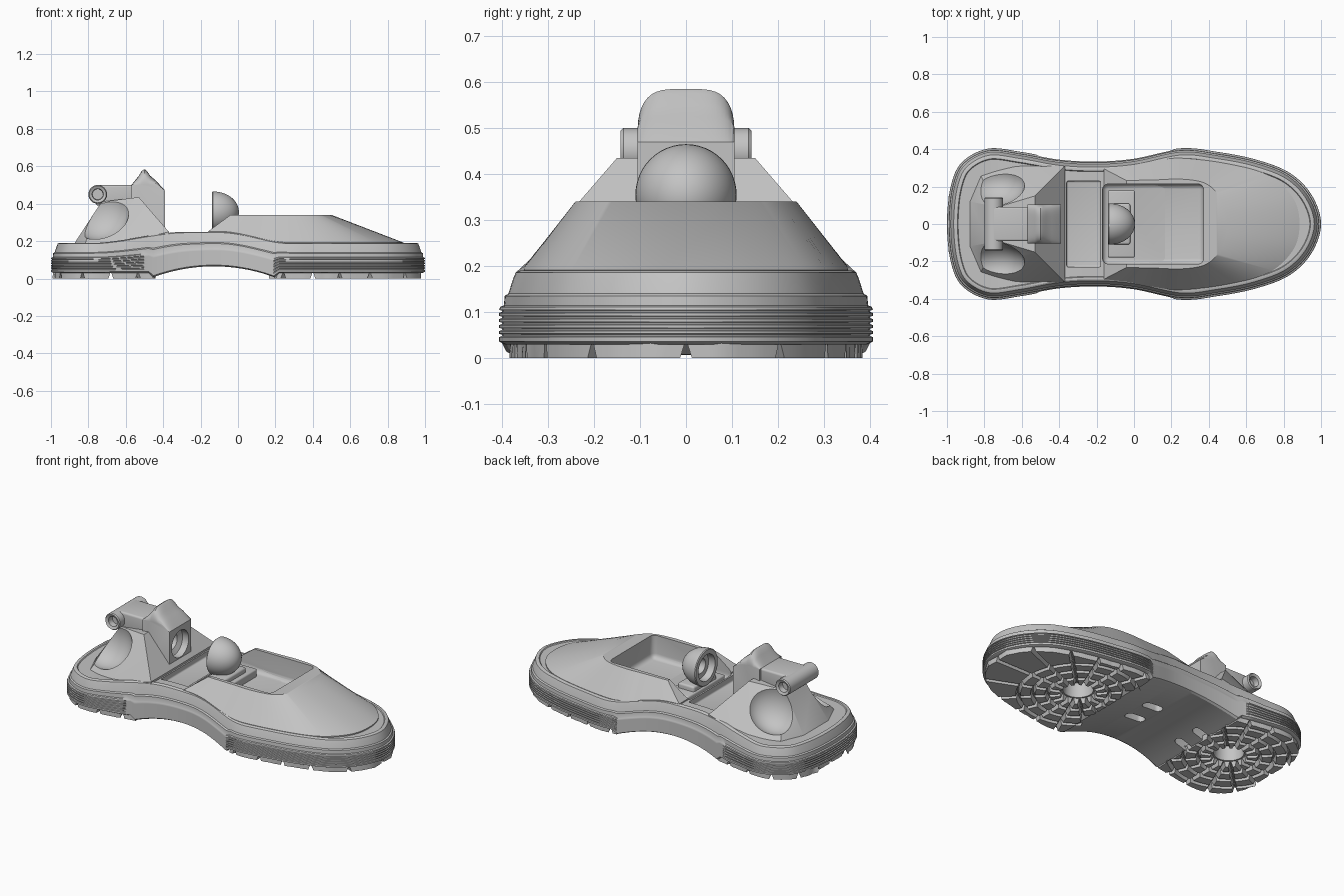
import bpy, bmesh, math
from mathutils import Vector, Matrix

cube = bpy.data.objects.get("Cube")
if cube:
    bpy.data.objects.remove(cube, do_unlink=True)

grey = bpy.data.materials.new("plain_grey")
grey.use_nodes = True
grey.diffuse_color = (0.55, 0.55, 0.55, 1)
grey.node_tree.nodes["Principled BSDF"].inputs["Base Color"].default_value = (0.55, 0.55, 0.55, 1)


# ---- helpers ----
def finish(name, bm):
    bmesh.ops.remove_doubles(bm, verts=bm.verts, dist=1e-5)
    bmesh.ops.recalc_face_normals(bm, faces=bm.faces)
    me = bpy.data.meshes.new(name)
    bm.to_mesh(me)
    bm.free()
    me.materials.append(grey)
    ob = bpy.data.objects.new(name, me)
    bpy.context.collection.objects.link(ob)
    return ob


def activate(ob):
    bpy.ops.object.select_all(action='DESELECT')
    ob.select_set(True)
    bpy.context.view_layer.objects.active = ob


def cut(ob, cutters):
    activate(ob)
    for c in cutters:
        c.hide_render = True
        m = ob.modifiers.new("cut", 'BOOLEAN')
        m.operation, m.solver, m.object = 'DIFFERENCE', 'EXACT', c
        bpy.ops.object.modifier_apply(modifier=m.name)


def box(name, lo, hi, bevel=0.0):
    bm = bmesh.new()
    lo, hi = Vector(lo), Vector(hi)
    bmesh.ops.create_cube(bm, size=1, matrix=Matrix.LocRotScale((lo + hi) / 2, None, hi - lo))
    if bevel:
        bmesh.ops.bevel(bm, geom=bm.edges[:], offset=bevel, segments=4, profile=0.5, affect='EDGES')
    return finish(name, bm)


def lathe(name, profile, axis, centre):
    """Turn (radius, distance along axis) points about the x, y or z axis."""
    bm = bmesh.new()
    side = Vector((0, 0, 1)) if axis.z == 0 else Vector((1, 0, 0))
    vs = [bm.verts.new(axis * a + side * r) for r, a in profile]
    edges = [bm.edges.new(p) for p in zip(vs, vs[1:])]
    bmesh.ops.spin(bm, geom=vs + edges, cent=(0, 0, 0), axis=axis, angle=2 * math.pi, steps=48)
    bmesh.ops.translate(bm, verts=bm.verts, vec=centre)
    return finish(name, bm)


def spline(points, steps):
    """Smooth half outline; ends on the centre line continue as their mirror."""
    p = [Vector(q) for q in points]
    ext = lambda e, n: Vector((n.x, -n.y)) if e.y == 0 else 2 * e - n
    p = [ext(p[0], p[1])] + p + [ext(p[-1], p[-2])]
    out = []
    for a, b, c, d in zip(p, p[1:], p[2:], p[3:]):
        for k in range(steps):
            t = k / steps
            out.append(0.5 * (2 * b + (c - a) * t + (2 * a - 5 * b + 4 * c - d) * t * t
                              + (3 * b - a - 3 * c + d) * t ** 3))
    return out + [p[-2]]


def loft(name, halves):
    """Skin mirrored half outlines and close both ends with cross strips."""
    bm = bmesh.new()
    n = len(halves[0])
    rings = [[bm.verts.new(q) for q in h + [(x, -y, z) for x, y, z in reversed(h)]] for h in halves]
    for a, b in zip(rings, rings[1:]):
        for i in range(2 * n):
            j = (i + 1) % (2 * n)
            bm.faces.new((a[i], a[j], b[j], b[i]))
    for r in (rings[0], rings[-1]):
        for i in range(n - 1):
            bm.faces.new((r[i], r[i + 1], r[2 * n - 2 - i], r[2 * n - 1 - i]))
    return finish(name, bm)


def smoothstep(a, b, x):
    t = min(1, max(0, (x - a) / (b - a)))
    return t * t * (3 - 2 * t)


def deck(x):
    return 0.19 + 0.06 * smoothstep(-0.78, -0.27, x) * (1 - smoothstep(-0.1, 0.28, x))


def arch(x):
    return max(0.006, 0.065 * (1 - ((x + 0.13) / 0.34) ** 2)) if -0.46 < x < 0.2 else 0.03


X, Y, Z = Vector((1, 0, 0)), Vector((0, 1, 0)), Vector((0, 0, 1))

# ---- sole with ribbed rand ----
outline = spline([(-1, 0), (-0.98, 0.2), (-0.92, 0.33), (-0.78, 0.403), (-0.6, 0.385), (-0.4, 0.35),
                  (-0.2, 0.34), (0, 0.355), (0.25, 0.405), (0.45, 0.385), (0.65, 0.345),
                  (0.83, 0.275), (0.95, 0.155), (1, 0)], 8)
normals = []
for i, p in enumerate(outline):
    a = outline[i - 1] if i else Vector((outline[1].x, -outline[1].y))
    b = outline[i + 1] if i + 1 < len(outline) else Vector((p.x - 0.001, -outline[i - 1].y))
    t = (b - a).normalized()
    normals.append(Vector((0, 0)) + Vector((t.y, -t.x)))
normals[0], normals[-1] = Vector((1, 0)), Vector((-1, 0))


def sole_ring(inset, z, groove=0):
    half = []
    for p, n in zip(outline, normals):
        ribbed = p.x < -0.52 or p.x > 0.22
        q = p + n * (inset + (groove if ribbed else 0.006 if z < 0.112 else 0))
        low = arch(p.x)
        half.append((q.x, max(0, q.y), low + (z - 0.03) / 0.16 * (deck(p.x) - low)))
    return half


layers = [(0.012, 0.03, 0), (0, 0.036, 0)]
for k in range(5):
    z = 0.046 + 0.013 * k
    layers += [(0, z, 0), (0, z + 0.002, 0.006), (0, z + 0.005, 0.006), (0, z + 0.007, 0)]
layers += [(0.002, 0.111, 0), (0.01, 0.114, 0), (0.012, 0.135, 0), (0.02, 0.14, 0), (0.03, 0.172, 0),
           (0.036, 0.186, 0), (0.044, 0.19, 0), (0.056, 0.19, 0), (0.06, 0.185, 0)]
sole = loft("sole", [sole_ring(*l) for l in layers])

# ---- sloping front shell ----
foot = spline([(-0.16, 0.295), (-0.03, 0.31), (0.1, 0.335), (0.25, 0.352), (0.5, 0.322),
               (0.72, 0.26), (0.85, 0.14), (0.885, 0)], 8)
rim = spline([(-0.04, 0.232), (0.03, 0.234), (0.12, 0.236), (0.25, 0.24), (0.37, 0.222),
              (0.44, 0.17), (0.485, 0.09), (0.5, 0)], 8)
shell = loft("front_shell", [[(p.x, p.y, deck(p.x) - 0.012) for p in foot],
                             [(p.x, p.y, deck(p.x) + 0.002) for p in foot],
                             [(p.x, p.y, 0.34) for p in rim]])

# ---- cockpit, channel, hub pockets and slots ----
cockpit = box("cockpit_cutter", (-0.168, -0.214, 0.2), (0.372, 0.214, 0.6), 0.03)
channel = box("channel_cutter", (-0.36, -0.23, 0.205), (-0.178, 0.23, 0.6), 0.01)
hubs = (-0.68, 0.4)
pockets = [lathe("pocket_cutter", [(0, -0.1), (0.09, -0.1), (0.08, 0.12), (0, 0.12)], Z, (x, 0, 0)) for x in hubs]
slots = [box("slot_cutter", (x - 0.065, y - 0.027, -0.05), (x + 0.065, y + 0.027, 0.12), 0.025)
         for x in (-0.07, -0.43) for y in (-0.075, 0.075)]
cut(shell, [cockpit])
cut(sole, [cockpit, channel] + pockets + slots)


# ---- webbed tread pads ----
def width(x):
    for a, b in zip(outline, outline[1:]):
        if a.x <= x <= b.x:
            return a.y + (b.y - a.y) * (x - a.x) / max(1e-6, b.x - a.x)
    return -1


def reach(cx, ang, lo, hi):
    r = 0.1
    while True:
        x, y = cx + r * math.cos(ang), abs(r * math.sin(ang))
        if not lo < x < hi or y > width(x) - 0.025:
            return r
        r += 0.004


def tread(name, cx, lo, hi):
    bm = bmesh.new()
    radii, spokes, sub = (0.09, 0.17, 0.25, 0.33, 2), 16, 6
    step = 2 * math.pi / spokes
    for s in range(spokes):
        for r0, r1 in zip(radii, radii[1:]):
            levels = []
            for z, g in ((0, 0.013), (0.034, 0.002)):
                inner, outer = [], []
                for k in range(sub + 1):
                    f = k / sub * 2 - 1
                    mid = (s + 0.5) * step
                    ai = mid + f * (step / 2 - g / (r0 + g))
                    rb = min(r1 - g, reach(cx, mid + f * step / 2, lo, hi))
                    ao = mid + f * (step / 2 - g / rb)
                    rb = max(min(r1 - g, reach(cx, ao, lo, hi)), r0 + g + 0.002)
                    inner.append((cx + (r0 + g) * math.cos(ai), (r0 + g) * math.sin(ai), z))
                    outer.append((cx + rb * math.cos(ao), rb * math.sin(ao), z))
                levels.append((inner, outer))
            if max((Vector(a) - Vector(b)).length for a, b in zip(*levels[0])) < 0.02:
                continue
            (i0, o0), (i1, o1) = [[[bm.verts.new(q) for q in row] for row in lv] for lv in levels]
            for a, b in ((i0, o0), (i1, o1), (i0, i1), (o0, o1)):
                for k in range(sub):
                    bm.faces.new((a[k], a[k + 1], b[k + 1], b[k]))
            for k in (0, sub):
                bm.faces.new((i0[k], o0[k], o1[k], i1[k]))
    return finish(name, bm)


heel_tread = tread("heel_tread", hubs[0], -0.975, -0.455)
toe_tread = tread("toe_tread", hubs[1], 0.195, 0.975)

# ---- heel tower with scooped rear ----
bm = bmesh.new()
for s in (-1, 1):
    for x, y, z in ((-0.88, 0.12, 0.18), (-0.82, 0.26, 0.18), (-0.64, 0.32, 0.18), (-0.37, 0.31, 0.18),
                    (-0.37, 0.31, 0.25), (-0.53, 0.15, 0.435), (-0.73, 0.09, 0.41)):
        bm.verts.new((x, s * y, z))
bmesh.ops.convex_hull(bm, input=bm.verts[:])
tower = finish("heel_tower", bm)
scoops = []
for s in (-1, 1):
    bm = bmesh.new()
    bmesh.ops.create_uvsphere(bm, u_segments=40, v_segments=24, radius=1,
                              matrix=Matrix.LocRotScale((-0.75, s * 0.225, 0.37), None, (0.17, 0.13, 0.165)))
    scoops.append(finish("scoop_cutter", bm))

# ---- tower block with rounded crest ----
bm = bmesh.new()
profile = [(-0.57, 0.22), (-0.39, 0.22), (-0.39, 0.47), (-0.44, 0.525), (-0.47, 0.55), (-0.487, 0.575),
           (-0.5, 0.585), (-0.515, 0.575), (-0.53, 0.55), (-0.57, 0.5)]
half, rows = 0.105, []
for k in range(25):
    y = -half * math.cos(math.pi * k / 24)
    drop = math.sqrt(max(0.0, 1 - (y / half) ** 4))
    rows.append([bm.verts.new((x, y, z if z <= 0.5 else 0.5 + (z - 0.5) * max(drop, 0.02))) for x, z in profile])
for a, b in zip(rows, rows[1:]):
    for i in range(len(profile)):
        j = (i + 1) % len(profile)
        bm.faces.new((a[i], a[j], b[j], b[i]))
bm.faces.new(rows[0])
bm.faces.new(rows[-1])
block = finish("tower_block", bm)
socket = lathe("socket_cutter", [(0, -0.5), (0.05, -0.5), (0.05, -0.445), (0.08, -0.43), (0.085, -0.3), (0, -0.3)],
               X, (0, 0, 0.36))
cut(tower, scoops + [socket])
cut(block, [socket])

# ---- rear arm and hinge roll ----
arm = box("rear_arm", (-0.76, -0.092, 0.39), (-0.55, 0.092, 0.5), 0.012)
roll = lathe("hinge_roll", [(0, -0.1), (0.028, -0.1), (0.03, -0.135), (0.045, -0.142), (0.05, -0.136), (0.05, 0.136),
                            (0.045, 0.142), (0.03, 0.135), (0.028, 0.1), (0, 0.1)], Y, (-0.75, 0, 0.45))

# ---- domed cup in the cockpit ----
dome = [(0, -0.06), (0.045, -0.06), (0.045, -0.1), (0.075, -0.1), (0.08, -0.14), (0.106, -0.14), (0.11, -0.135)]
dome += [(0.11 * math.cos(t), -0.13 + 0.135 * math.sin(t)) for t in (math.pi / 24 * k for k in range(1, 12))]
cup = lathe("domed_cup", dome + [(0, 0.005)], X, (0, 0, 0.355))
saddle = box("cup_saddle", (-0.13, -0.11, 0.19), (-0.02, 0.11, 0.275), 0.012)
plate = box("cup_plate", (-0.14, -0.18, 0.19), (0.005, 0.18, 0.245), 0.01)

# ---- tidy up ----
for c in [cockpit, channel, socket] + pockets + slots + scoops:
    bpy.data.objects.remove(c, do_unlink=True)
for ob in (sole, shell, heel_tread, toe_tread, tower, block, arm, roll, cup, saddle, plate):
    activate(ob)
    bpy.ops.object.shade_smooth_by_angle(angle=math.radians(30))
